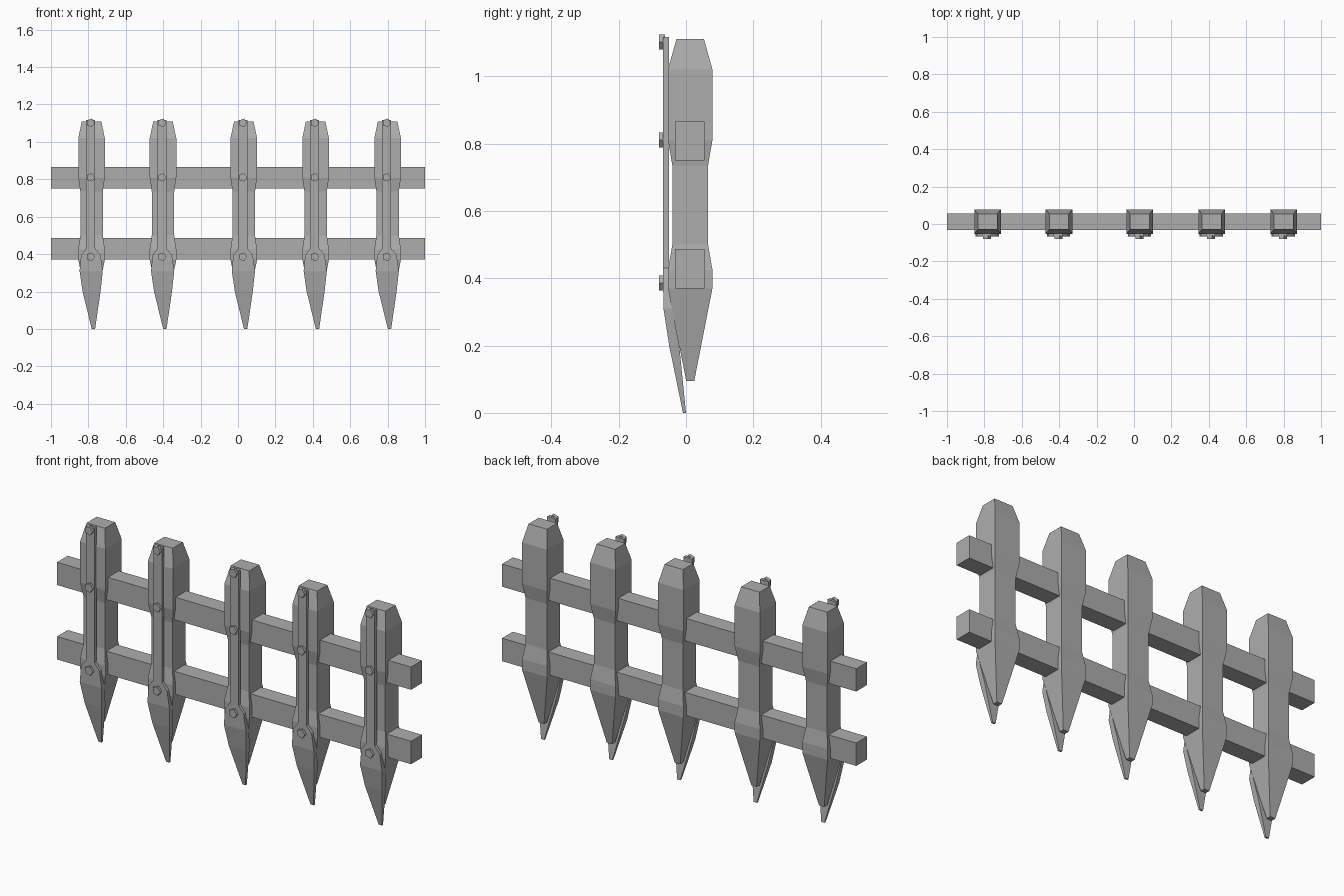
import bpy, bmesh
from math import pi
from mathutils import Matrix

if "Cube" in bpy.data.objects:
    bpy.data.objects.remove(bpy.data.objects["Cube"])

# Dark grey shared by all parts
grey = bpy.data.materials.new("dark_grey")
grey.diffuse_color = (0.42, 0.42, 0.42, 1)
grey.use_nodes = True
grey.node_tree.nodes["Principled BSDF"].inputs["Base Color"].default_value = grey.diffuse_color


def make(name, bm):
    bmesh.ops.recalc_face_normals(bm, faces=bm.faces)
    me = bpy.data.meshes.new(name)
    bm.to_mesh(me)
    bm.free()
    me.materials.append(grey)
    ob = bpy.data.objects.new(name, me)
    bpy.context.collection.objects.link(ob)
    return ob


def loft(name, sections):
    """Stack rectangles (z, x centre, half width, y front, y back) into a solid."""
    bm = bmesh.new()
    rings = [[bm.verts.new(p) for p in ((c - w, y0, z), (c + w, y0, z), (c + w, y1, z), (c - w, y1, z))]
             for z, c, w, y0, y1 in sections]
    for a, b in zip(rings, rings[1:]):
        for i in range(4):
            j = (i + 1) % 4
            bm.faces.new((a[i], a[j], b[j], b[i]))
    bm.faces.new(rings[0])
    bm.faces.new(rings[-1])
    return make(name, bm)


def bolt(name, x, z):
    # Five-sided head with one corner pointing to +x
    bm = bmesh.new()
    turn = Matrix.Rotation(pi / 2, 4, 'X') @ Matrix.Rotation(-pi / 2, 4, 'Z')
    bmesh.ops.create_cone(bm, cap_ends=True, segments=5, radius1=0.0235, radius2=0.0235, depth=0.018,
                          matrix=Matrix.Translation((x, -0.071, z)) @ turn)
    return make(name, bm)


# Horizontal rails
loft("lower_rail", [(0.37, 0, 1, -0.032, 0.055), (0.487, 0, 1, -0.032, 0.055)])
loft("upper_rail", [(0.75, 0, 1, -0.032, 0.055), (0.866, 0, 1, -0.032, 0.055)])

# Post profile: z, half width, half depth
post = [(0.095, 0.015, 0.012), (0.37, 0.071, 0.066), (0.425, 0.071, 0.066), (0.50, 0.060, 0.053),
        (0.735, 0.060, 0.053), (0.81, 0.071, 0.066), (1.02, 0.071, 0.066), (1.11, 0.052, 0.041)]
# Spike blade: z, x offset, half width, front y, back y
blade = [(0.0, 0.01, 0.009, -0.009, 0.0), (0.20, 0.0, 0.048, -0.05, -0.02), (0.31, -0.002, 0.062, -0.067, -0.041),
         (0.395, -0.004, 0.052, -0.068, -0.05), (0.43, -0.005, 0.024, -0.068, -0.05)]

for n, x in enumerate((-0.783, -0.401, 0.031, 0.415, 0.8), 1):
    loft(f"post_{n}", [(z, x, w, 0.0125 - d, 0.0125 + d) for z, w, d in post])
    loft(f"spike_blade_{n}", [(z, x + c, w, a, b) for z, c, w, a, b in blade])
    # Metal strap running up from the blade
    loft(f"strap_{n}", [(0.43, x - 0.005, 0.024, -0.068, -0.05), (1.117, x - 0.005, 0.024, -0.068, -0.05)])
    for m, z in enumerate((0.386, 0.81, 1.102), 1):
        bolt(f"bolt_{n}_{m}", x - 0.005, z)
